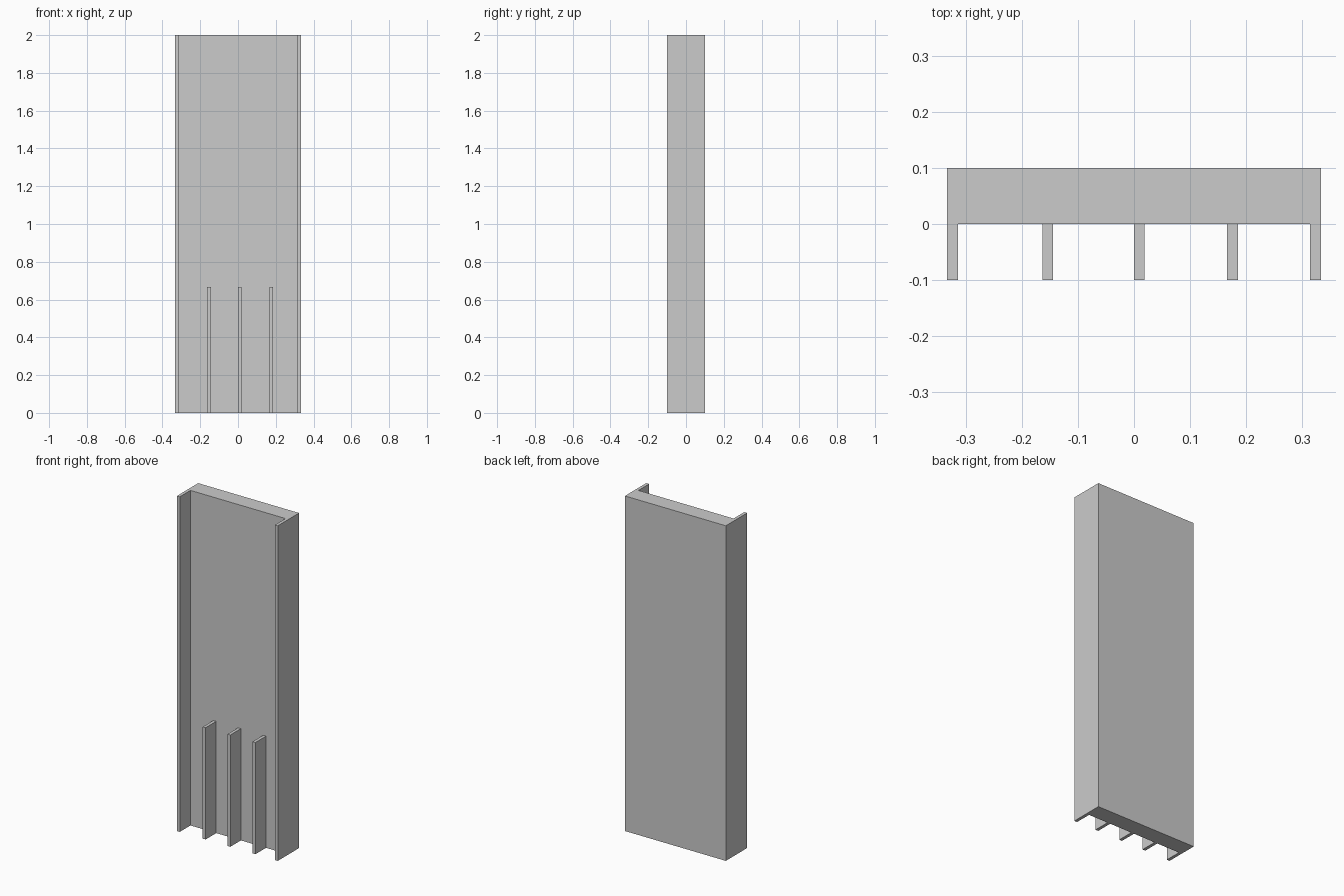
import bpy
import bmesh

if "Cube" in bpy.data.objects:
    bpy.data.objects.remove(bpy.data.objects["Cube"])

HALF_W, HALF_D, HEIGHT = 0.333, 0.1, 2.0
WALL = 0.019
FIN_HEIGHT = 0.667


def extrude_profile(name, points, height):
    """Extrude a flat xy outline upwards from z = 0."""
    bm = bmesh.new()
    face = bm.faces.new([bm.verts.new((x, y, 0)) for x, y in points])
    top = bmesh.ops.extrude_face_region(bm, geom=[face])["geom"]
    verts = [v for v in top if isinstance(v, bmesh.types.BMVert)]
    bmesh.ops.translate(bm, verts=verts, vec=(0, 0, height))
    bmesh.ops.recalc_face_normals(bm, faces=bm.faces)
    mesh = bpy.data.meshes.new(name)
    bm.to_mesh(mesh)
    bm.free()
    obj = bpy.data.objects.new(name, mesh)
    bpy.context.collection.objects.link(obj)
    return obj


# Tall channel: thick back slab with a thin wall along each side
inner = HALF_W - WALL
extrude_profile("channel_body", [
    (-HALF_W, -HALF_D), (-inner, -HALF_D), (-inner, 0), (inner, 0),
    (inner, -HALF_D), (HALF_W, -HALF_D), (HALF_W, HALF_D), (-HALF_W, HALF_D),
], HEIGHT)

# Three short fins on the lower front, slightly offset to the right
for i, x in enumerate((-0.163, 0.0, 0.166)):
    extrude_profile(f"divider_fin_{i + 1}", [
        (x, -HALF_D), (x + WALL, -HALF_D), (x + WALL, 0), (x, 0),
    ], FIN_HEIGHT)
